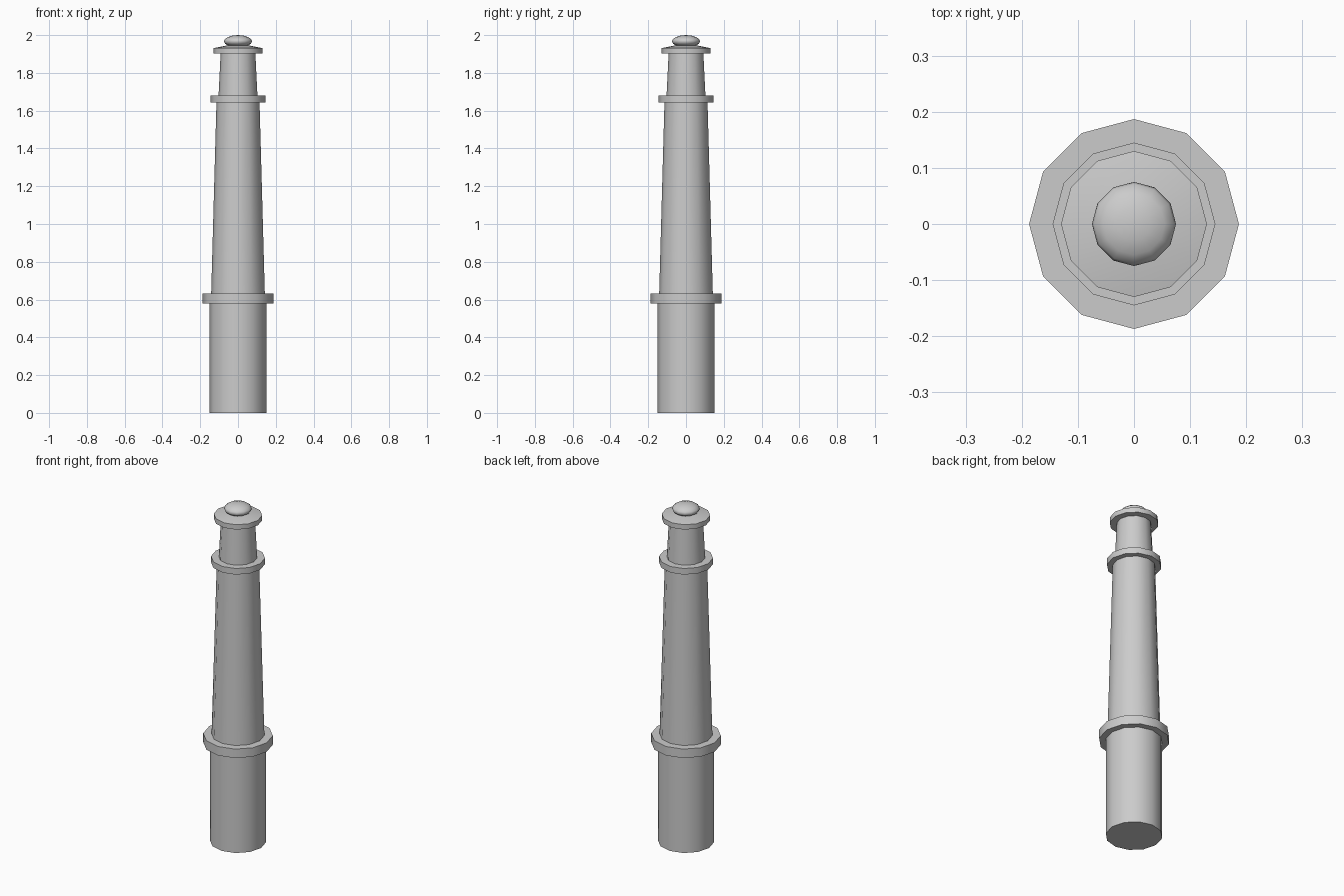
import bpy
import bmesh
from math import cos, sin, pi, radians

SIDES = 12

cube = bpy.data.objects.get("Cube")
if cube:
    bpy.data.objects.remove(cube, do_unlink=True)

grey = bpy.data.materials.new("plain_grey")
grey.use_nodes = True
colour = (0.6, 0.6, 0.6, 1)
grey.diffuse_color = colour
grey.node_tree.nodes["Principled BSDF"].inputs["Base Color"].default_value = colour


def turned(name, profile, sharp=35):
    """Revolve (radius, height) points into a closed twelve-sided part."""
    bm = bmesh.new()
    rings = []
    for r, z in profile:
        if r == 0:
            rings.append([bm.verts.new((0, 0, z))] * SIDES)
        else:
            rings.append([bm.verts.new((r * cos(2 * pi * i / SIDES),
                                        r * sin(2 * pi * i / SIDES), z))
                          for i in range(SIDES)])
    for low, high in zip(rings, rings[1:]):
        for i in range(SIDES):
            j = (i + 1) % SIDES
            corners = dict.fromkeys((low[i], low[j], high[j], high[i]))
            bm.faces.new(list(corners))
    # Flat end caps where the profile does not close on the axis
    if profile[0][0]:
        bm.faces.new(rings[0][::-1])
    if profile[-1][0]:
        bm.faces.new(rings[-1])
    bmesh.ops.recalc_face_normals(bm, faces=bm.faces[:])
    mesh = bpy.data.meshes.new(name)
    bm.to_mesh(mesh)
    bm.free()
    mesh.materials.append(grey)
    obj = bpy.data.objects.new(name, mesh)
    bpy.context.collection.objects.link(obj)
    bpy.ops.object.select_all(action='DESELECT')
    obj.select_set(True)
    bpy.context.view_layer.objects.active = obj
    bpy.ops.object.shade_smooth_by_angle(angle=radians(sharp))


# Post sections, from the ground up
turned("base", [(0.151, 0), (0.151, 0.578)])
turned("lower_collar", [(0.187, 0.578), (0.187, 0.631)])
turned("shaft", [(0.142, 0.631), (0.114, 1.643)])
turned("middle_collar", [(0.145, 1.643), (0.145, 1.679)])
turned("neck", [(0.103, 1.679), (0.092, 1.902)])

# Cap plate with a gently sloping top
turned("cap", [(0.13, 1.902), (0.13, 1.931), (0.06, 1.945)])

# Rounded finial
turned("finial", [(0.05, 1.943), (0.068, 1.954), (0.075, 1.966),
                  (0.071, 1.977), (0.055, 1.989), (0.03, 1.997), (0, 2.0)], 60)
